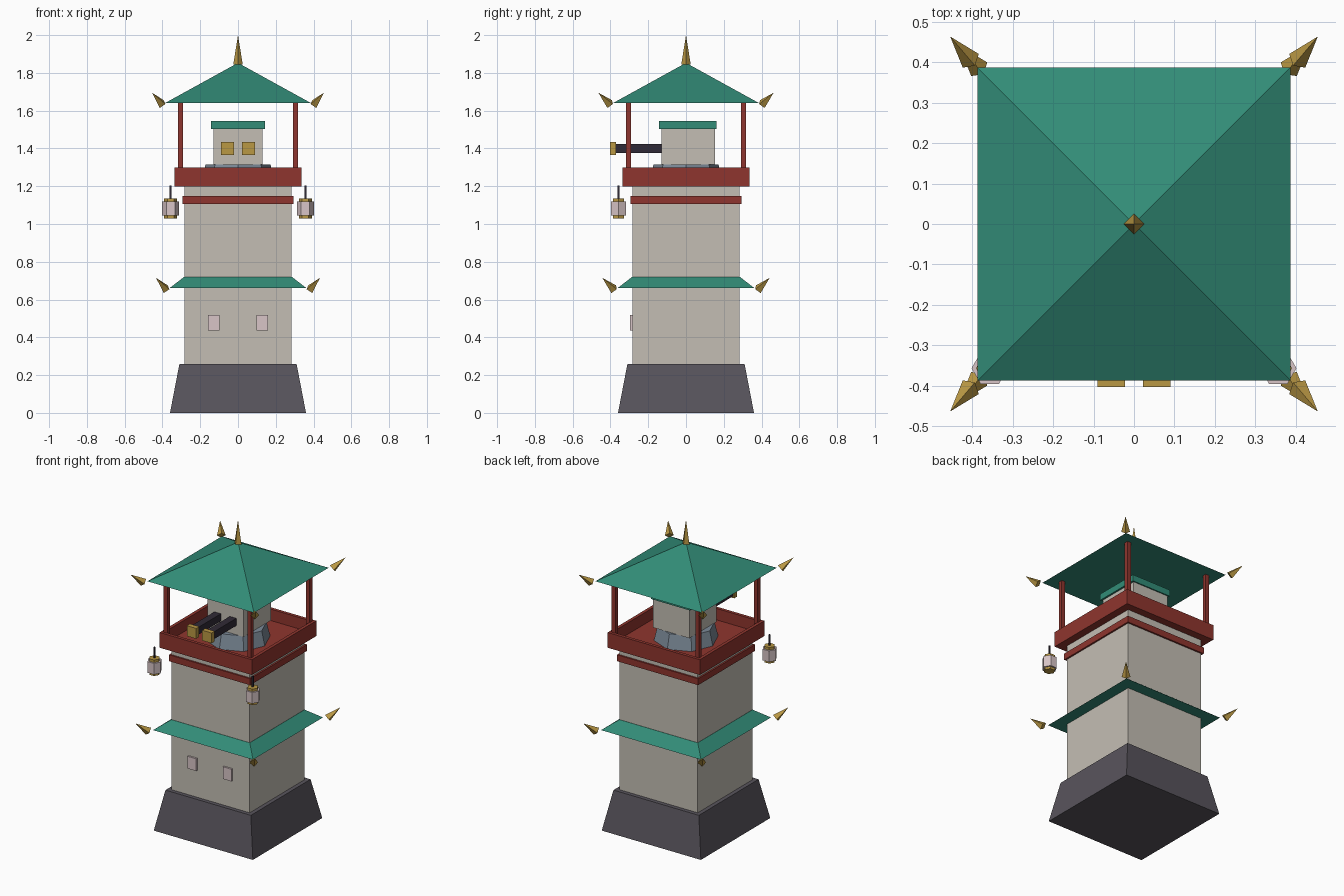
import bpy
import bmesh
import math
from mathutils import Vector, Matrix

cube = bpy.data.objects.get("Cube")
if cube:
    bpy.data.objects.remove(cube, do_unlink=True)


def material(name, r, g, b):
    """Flat material from display colour values, stored as linear."""
    col = [((c / 255 + 0.055) / 1.055) ** 2.4 for c in (r, g, b)] + [1]
    m = bpy.data.materials.new(name)
    m.use_nodes = True
    m.diffuse_color = col
    bsdf = next(n for n in m.node_tree.nodes if n.type == "BSDF_PRINCIPLED")
    bsdf.inputs["Base Color"].default_value = col
    return m


STONE = material("pale stone", 196, 190, 180)
DARK = material("dark foundation stone", 88, 84, 92)
GREEN = material("green roof tile", 50, 140, 119)
RED = material("red painted wood", 143, 53, 46)
GOLD = material("gold", 186, 152, 68)
PAPER = material("pale pink glass", 216, 197, 199)
BLACK = material("black iron", 48, 42, 54)
STEEL = material("blue grey steel", 124, 138, 152)


def finish(name, bm, mat):
    bmesh.ops.recalc_face_normals(bm, faces=bm.faces)
    mesh = bpy.data.meshes.new(name)
    bm.to_mesh(mesh)
    bm.free()
    mesh.materials.append(mat)
    obj = bpy.data.objects.new(name, mesh)
    bpy.context.collection.objects.link(obj)
    return obj


def box(name, mat, center, size):
    bm = bmesh.new()
    bmesh.ops.create_cube(bm, size=1)
    bmesh.ops.scale(bm, vec=size, verts=bm.verts)
    bmesh.ops.translate(bm, vec=center, verts=bm.verts)
    return finish(name, bm, mat)


def cone(name, mat, base, tip, r1, r2, sides, turn=0):
    """Prism, frustum or spike running from base to tip."""
    base, axis = Vector(base), Vector(tip) - Vector(base)
    bm = bmesh.new()
    bmesh.ops.create_cone(bm, cap_ends=True, segments=sides, radius1=r1,
                          radius2=r2, depth=axis.length)
    rot = Matrix.Rotation(math.radians(turn), 4, "Z")
    if axis.xy.length > 0.001:
        rot = axis.to_track_quat("Z", "Y").to_matrix().to_4x4() @ rot
    bm.transform(Matrix.Translation(base + axis / 2) @ rot)
    bmesh.ops.remove_doubles(bm, verts=bm.verts, dist=0.0001)
    return finish(name, bm, mat)


def square_frustum(name, mat, z1, z2, half1, half2):
    k = math.sqrt(2)
    return cone(name, mat, (0, 0, z1), (0, 0, z2), half1 * k, half2 * k, 4, 45)


CORNERS = [("front_right", -1, -1), ("front_left", 1, -1),
           ("back_right", -1, 1), ("back_left", 1, 1)]
SIDES = [("right", -1), ("left", 1)]

# Tower shaft
square_frustum("foundation", DARK, 0, 0.26, 0.36, 0.31)
square_frustum("tower_body", STONE, 0.26, 1.2, 0.284, 0.284)
square_frustum("lower_roof", GREEN, 0.66, 0.72, 0.363, 0.285)
square_frustum("trim_band", RED, 1.105, 1.147, 0.295, 0.295)
for side, s in SIDES:
    box("window_" + side, PAPER, (s * 0.128, -0.2895, 0.477), (0.062, 0.013, 0.08))

# Balcony: a box with a sunken floor
bm = bmesh.new()
bmesh.ops.create_cube(bm, size=1)
bmesh.ops.scale(bm, vec=(0.67, 0.67, 0.1), verts=bm.verts)
bmesh.ops.translate(bm, vec=(0, 0, 1.248), verts=bm.verts)
top = max(bm.faces, key=lambda f: f.calc_center_median().z)
bmesh.ops.inset_region(bm, faces=[top], thickness=0.03)
floor = bmesh.ops.extrude_discrete_faces(bm, faces=[top])["faces"][0]
bmesh.ops.translate(bm, vec=(0, 0, -0.075), verts=floor.verts)
finish("balcony", bm, RED)

# Top roof on posts
for label, sx, sy in CORNERS:
    box("post_" + label, RED, (sx * 0.304, sy * 0.304, 1.43), (0.027, 0.027, 0.42))
square_frustum("upper_roof", GREEN, 1.64, 1.853, 0.387, 0)
cone("finial", GOLD, (0, 0, 1.845), (0, 0, 2), 0.025, 0, 4)

# Gold spikes at the roof corners
for level, half, z in (("lower", 0.365, 0.655), ("upper", 0.386, 1.635)):
    for label, sx, sy in CORNERS:
        b = half + 0.018
        cone(f"{level}_spike_{label}", GOLD, (sx * b, sy * b, z),
             (sx * (b + 0.051), sy * (b + 0.06), z + 0.06), 0.026, 0, 4)

# Turret with twin barrels
cone("turret_base", STEEL, (0, 0, 1.22), (0, 0, 1.316), 0.195, 0.172, 8)
box("turret_body", STONE, (0, 0.011, 1.41), (0.262, 0.284, 0.19))
box("turret_cap", GREEN, (0, 0.009, 1.524), (0.286, 0.304, 0.042))
for side, s in SIDES:
    x = s * 0.056
    box("barrel_" + side, BLACK, (x, -0.25, 1.4), (0.048, 0.26, 0.048))
    box("muzzle_" + side, GOLD, (x, -0.387, 1.4), (0.068, 0.032, 0.068))

# Hanging lanterns at the front corners
for side, s in SIDES:
    def part(name, mat, z1, z2, r, sides, turn):
        cone(f"lantern_{name}_{side}", mat, (s * 0.357, -0.357, z1),
             (s * 0.357, -0.357, z2), r, r, sides, turn)
    part("glass", PAPER, 1.045, 1.118, 0.045, 6, 30)
    part("top", GOLD, 1.118, 1.135, 0.034, 6, 30)
    part("bottom", GOLD, 1.03, 1.045, 0.034, 6, 30)
    part("hanger", BLACK, 1.135, 1.205, 0.007, 4, 45)
